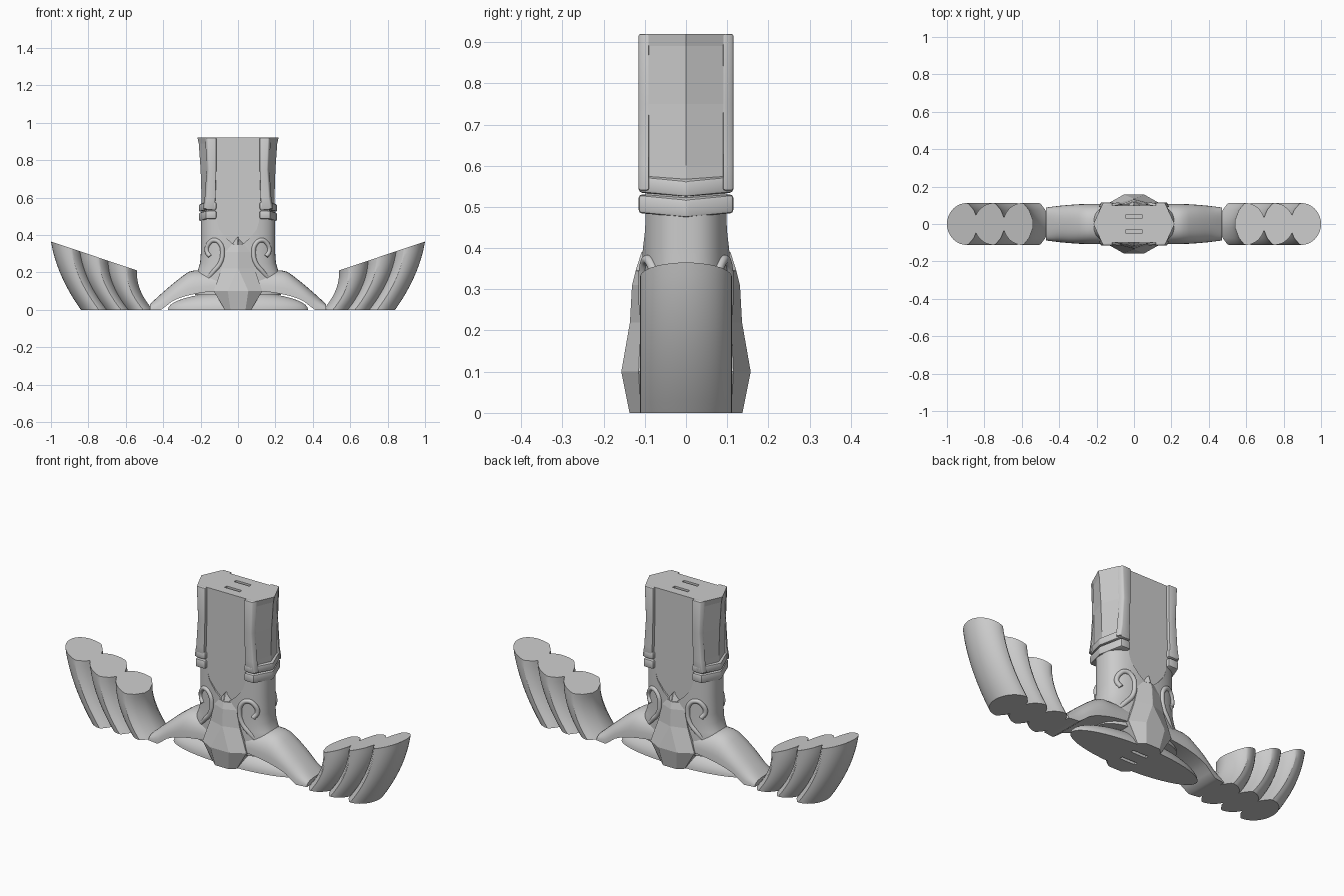
import bpy, bmesh, math
from mathutils import Vector

if "Cube" in bpy.data.objects:
    bpy.data.objects.remove(bpy.data.objects["Cube"], do_unlink=True)

GREY = (0.6, 0.6, 0.6, 1)
metal = bpy.data.materials.new("plain_grey")
metal.use_nodes = True
metal.diffuse_color = GREY
metal.node_tree.nodes["Principled BSDF"].inputs["Base Color"].default_value = GREY


def activate(ob):
    bpy.ops.object.select_all(action="DESELECT")
    ob.select_set(True)
    bpy.context.view_layer.objects.active = ob


def loft(name, rings, smooth=None, bevel=0):
    """Skin a list of closed point rings and cap both ends."""
    bm = bmesh.new()
    rows = [[bm.verts.new(p) for p in ring] for ring in rings]
    n = len(rows[0])
    for a, b in zip(rows, rows[1:]):
        for i in range(n):
            j = (i + 1) % n
            bm.faces.new((a[i], a[j], b[j], b[i]))
    bm.faces.new(rows[0])
    bm.faces.new(rows[-1])
    bmesh.ops.recalc_face_normals(bm, faces=bm.faces)
    mesh = bpy.data.meshes.new(name)
    bm.to_mesh(mesh)
    bm.free()
    ob = bpy.data.objects.new(name, mesh)
    bpy.context.collection.objects.link(ob)
    mesh.materials.append(metal)
    activate(ob)
    if bevel:
        mod = ob.modifiers.new("bevel", "BEVEL")
        mod.width, mod.segments = bevel, 2
        bpy.ops.object.modifier_apply(modifier=mod.name)
    if smooth:
        bpy.ops.object.shade_smooth_by_angle(angle=math.radians(smooth))
    return ob


def box(name, x, y, z0, z1, cy):
    ring = [(-x, cy - y), (x, cy - y), (x, cy + y), (-x, cy + y)]
    return loft(name, [[(px, py, z) for px, py in ring] for z in (z0, z1)])


def cut(ob, cutters):
    for c in cutters:
        activate(ob)
        mod = ob.modifiers.new("cut", "BOOLEAN")
        mod.operation, mod.solver, mod.object = "DIFFERENCE", "EXACT", c
        bpy.ops.object.modifier_apply(modifier=mod.name)


def oval(rx, ry, z, power=2.6, n=64):
    pts = []
    for i in range(n):
        a = math.tau * i / n
        c, s = math.cos(a), math.sin(a)
        pts.append((rx * math.copysign(abs(c) ** (2 / power), c),
                    ry * math.copysign(abs(s) ** (2 / power), s), z))
    return pts


def lerp(a, b, t):
    return a + (b - a) * t


# Rounded neck, flaring out over the arms
neck = loft("neck", [oval(rx, ry, z) for z, rx, ry in (
    (.08, .23, .105), (.18, .232, .107), (.21, .215, .108), (.25, .203, .108),
    (.3, .199, .108), (.4, .199, .108), (.52, .199, .108))], smooth=35)

# Flat front and back panels cut into the neck, ending in a point
outline = [(-.115, .6), (-.115, .48), (-.1, .43), (-.06, .38), (0, .33),
           (.06, .38), (.1, .43), (.115, .48), (.115, .6)]
panels = [loft("panel_cutter", [[(x, s * y, z) for x, z in outline] for y in (.098, .2)])
          for s in (-1, 1)]
cut(neck, panels)

# Six-sided upper grip
grip = loft("upper_grip", [[(-a, 0, z), (-c, -.098, z), (c, -.098, z),
                            (a, 0, z), (c, .098, z), (-c, .098, z)]
                           for z, a, c in ((.5, .195, .165), (.6, .195, .165),
                                           (.75, .2, .165), (.89, .21, .168), (.92, .217, .172))])

# Rails on the grip corners and paired bands below them
for s in (-1, 1):
    for f in (-1, 1):
        loft("corner_rail", [[(s * x0, f * .09, z), (s * x0, f * .115, z),
                              (s * x1, f * .115, z), (s * (x1 + .012), f * .09, z)]
                             for z, x0, x1 in ((.54, .125, .178), (.6, .12, .168),
                                               (.75, .116, .158), (.92, .116, .165))],
             smooth=30, bevel=.005)
    edge = [(.116, -.115, 0), (.172, -.115, 0), (.21, 0, -.012),
            (.172, .115, 0), (.116, .115, 0)]
    for low, high in ((.485, .53), (.535, .575)):
        loft("grip_band", [[(s * x, y, z + d) for x, y, d in edge] for z in (low, high)],
             smooth=30, bevel=.008)

# Curved arms with an arched underside
for s in (-1, 1):
    rings = []
    for i in range(17):
        x = .47 * i / 16
        top = .21 - .17 * max(0, (x - .25) / .21) ** 1.15
        low = .105 * math.sqrt(max(0, 1 - (x / .39) ** 2))
        top = max(top, low + .006)
        wide = .108 - .02 * max(0, (x - .2) / .27) ** 2
        ring = []
        for k in range(17):
            a = math.pi * k / 16
            c = math.cos(a)
            ring.append((s * x, wide * math.copysign(abs(c) ** .8, c),
                         low + (top - low) * math.sin(a) ** .8))
        rings.append(ring)
    loft("guard_arm", rings, smooth=40)

# Domed root under the arch
root = loft("domed_root", [oval(.375 * math.cos(a), .106 * math.cos(a), .095 * math.sin(a), 2)
                           for a in (math.radians(d) for d in range(0, 90, 8))], smooth=40)

# Faceted gem running through front and back
gem = loft("faceted_gem", [[(-w, -e, z), (-r, -y, z), (r, -y, z), (w, -e, z),
                            (w, e, z), (r, y, z), (-r, y, z), (-w, e, z)]
                           for z, w, r, y, e in ((0, .07, .04, .137, .11), (.1, .13, .055, .157, .115),
                                                 (.22, .088, .002, .136, .11), (.31, .066, .002, .131, .106),
                                                 (.345, .054, .002, .122, .1), (.346, .034, .002, .122, .1),
                                                 (.39, .003, .001, .108, .09))])

# Twin slots in the top and bottom faces
for target, z0, z1 in ((grip, .89, 1), (root, -.1, .03), (gem, -.1, .03)):
    slots = [box("slot_cutter", .045, .009, z0, z1, y) for y in (-.04, .04)]
    cut(target, slots)
    panels += slots
for c in panels:
    bpy.data.objects.remove(c, do_unlink=True)

# Scroll ornaments on the neck
path = [(.15, .285), (.167, .315), (.155, .355), (.125, .372), (.093, .35),
        (.083, .305), (.095, .25), (.13, .205), (.172, .155)]
for s in (-1, 1):
    for f in (-1, 1):
        curve = bpy.data.curves.new("scroll", "CURVE")
        curve.dimensions = "3D"
        curve.bevel_depth, curve.bevel_resolution = .012, 3
        curve.use_fill_caps = True
        spline = curve.splines.new("BEZIER")
        spline.bezier_points.add(len(path) - 1)
        for p, (x, z) in zip(spline.bezier_points, path):
            depth = .108 * (1 - (x / .2) ** 2.6) ** (1 / 2.6)
            p.co = Vector((s * x, f * depth, z))
            p.handle_left_type = p.handle_right_type = "AUTO"
        ob = bpy.data.objects.new("scroll_ornament", curve)
        bpy.context.collection.objects.link(ob)
        curve.materials.append(metal)
        activate(ob)
        bpy.ops.object.convert(target="MESH")
        bpy.ops.object.shade_smooth_by_angle(angle=math.radians(50))

# Feathers: round outside, tapering inwards, cut by one slanted plane on top
profile = [(0, -.02), (.13, -.075), (.3, -.108)]
profile += [(.36 + .64 * math.cos(a), .112 * math.sin(a))
            for a in (math.radians(d) for d in range(-90, 91, 10))]
profile += [(.3, .108), (.13, .075), (0, .02)]
feathers = (("outer_feather", .69, .84, .835, 1.0),
            ("middle_feather", .575, .715, .69, .855),
            ("inner_feather", .455, .6, .54, .70))
for name, in_low, out_low, in_top, out_top in feathers:
    for s in (-1, 1):
        rings = []
        for i in range(13):
            t = i / 12
            ring = []
            for u, y in profile:
                x_top = lerp(in_top, out_top, u)
                x = lerp(lerp(in_low, out_low, u), x_top, t) + .1 * t * (1 - t)
                ring.append((s * x, y, t * (.365 - .337 * (1 - x_top))))
            rings.append(ring)
        loft(name, rings, smooth=30)
